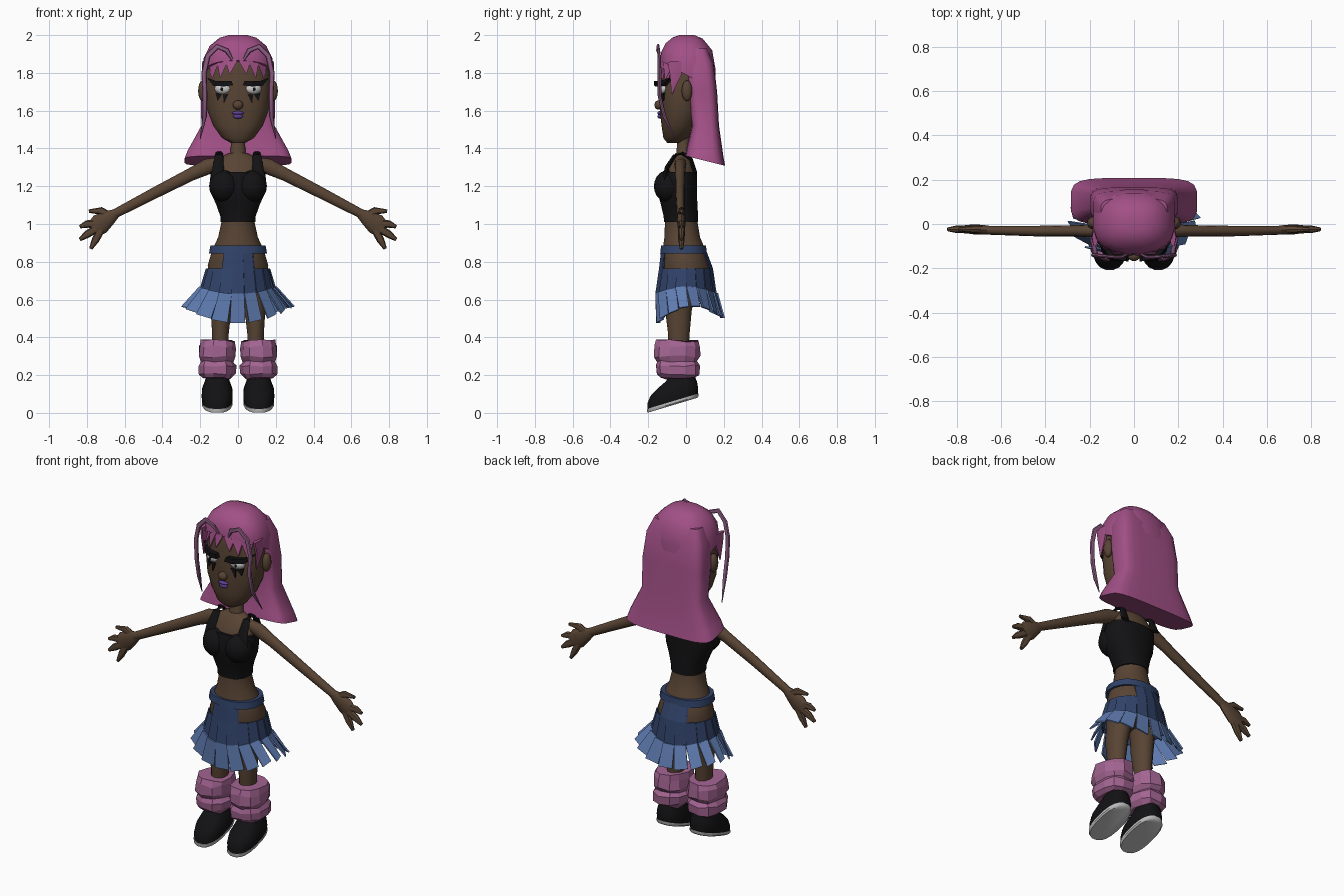
import bpy, bmesh, random
from math import sin, cos, pi, radians, copysign
from mathutils import Vector

random.seed(4)
COL = dict(skin=(.098, .058, .034), hair=(.36, .08, .24), lock=(.27, .11, .23), black=(.006, .006, .007),
           denim=(.03, .055, .14), trim=(.12, .21, .46), wool=(.37, .13, .29), lips=(.11, .05, .3),
           white=(.75, .75, .75), sole=(.5, .5, .5))
MATS = {}
for k, c in COL.items():
    MATS[k] = bpy.data.materials.new(k)
    MATS[k].diffuse_color = (*c, 1)


def make(name, verts, faces, mat, mirror=False, smooth=40, solid=0):
    bm = bmesh.new()
    vs = [bm.verts.new(v) for v in verts]
    for f in faces:
        bm.faces.new([vs[i] for i in f])
    bmesh.ops.recalc_face_normals(bm, faces=bm.faces)
    me = bpy.data.meshes.new(name)
    bm.to_mesh(me)
    bm.free()
    if smooth:
        me.shade_smooth()
        me.set_sharp_from_angle(angle=radians(smooth))
    me.materials.append(MATS[mat])
    ob = bpy.data.objects.new(name, me)
    bpy.context.collection.objects.link(ob)
    if solid:
        ob.modifiers.new("solid", 'SOLIDIFY').thickness = solid
    if mirror:
        ob.modifiers.new("mirror", 'MIRROR').use_mirror_merge = False
    return ob


def skin_rings(name, rings, mat, **kw):
    n, m = len(rings[0]), len(rings)
    faces = [(j*n+i, j*n+(i+1) % n, (j+1)*n+(i+1) % n, (j+1)*n+i) for j in range(m-1) for i in range(n)]
    faces += [tuple(range(n)), tuple(range((m-1)*n, m*n))]
    return make(name, [v for r in rings for v in r], faces, mat, **kw)


def loft(name, spec, mat, n=20, p=2.0, jitter=0, **kw):
    """spec rows: z, rx, ry, cy, cx, tilt (z slope along y)"""
    rings = []
    for row in spec:
        z, rx, ry, cy, cx, tilt = (list(row) + [0, 0, 0])[:6]
        ring = []
        for i in range(n):
            a = 2*pi*(i+.5)/n
            k = 1 + random.uniform(-jitter, jitter)
            x = cx + rx*k*copysign(abs(cos(a))**(2/p), cos(a))
            y = cy + ry*k*copysign(abs(sin(a))**(2/p), sin(a))
            ring.append((x, y, z + tilt*y + random.uniform(-jitter, jitter)*.12))
        rings.append(ring)
    return skin_rings(name, rings, mat, **kw)


def tube(name, pts, radii, mat, n=10, **kw):
    """radii: (in the xz plane, across it)"""
    P = [Vector(q) for q in pts]
    rings = []
    for i, c in enumerate(P):
        t = (P[min(i+1, len(P)-1)] - P[max(i-1, 0)]).normalized()
        v = t.cross(Vector((0, 1, 0))).normalized()
        w = v.cross(t)
        a, b = radii[i]
        rings.append([c + v*a*cos(2*pi*k/n) + w*b*sin(2*pi*k/n) for k in range(n)])
    return skin_rings(name, rings, mat, mirror=True, **kw)


def ball(name, loc, size, mat, mirror=False):
    bm = bmesh.new()
    bmesh.ops.create_uvsphere(bm, u_segments=16, v_segments=10, radius=1)
    vs = [Vector(loc) + Vector([v.co[i]*size[i] for i in range(3)]) for v in bm.verts]
    fs = [[v.index for v in f.verts] for f in bm.faces]
    bm.free()
    return make(name, vs, fs, mat, mirror=mirror, smooth=60)


# Head
HEAD = [(1.43, .04, .035, -.065), (1.455, .085, .065, -.055), (1.52, .132, .095, -.035), (1.6, .163, .114, -.025),
        (1.7, .175, .12, -.02), (1.8, .172, .124, -.012), (1.88, .15, .12, -.005), (1.94, .1, .09, 0)]
loft("head", HEAD, "skin", n=28, p=2.2)


def face_y(x, z):
    for a, b in zip(HEAD, HEAD[1:]):
        if a[0] <= z <= b[0]:
            f = (z-a[0])/(b[0]-a[0])
            rx, ry, cy = [a[i]+f*(b[i]-a[i]) for i in (1, 2, 3)]
            t = min(abs(x)/rx, .97)
            return cy - ry*(1-t**2.2)**(1/2.2)


def plate(name, pts, off, mat, mirror=True):
    n = len(pts)
    vs = [(x, face_y(x, z)-off, z) for x, z in pts] + [(x, face_y(x, z)+.015, z) for x, z in pts]
    fs = [tuple(range(n)), tuple(range(n, 2*n))] + [(i, (i+1) % n, n+(i+1) % n, n+i) for i in range(n)]
    make(name, vs, fs, mat, mirror=mirror, smooth=0)


# Face features
ball("eye", (.077, -.113, 1.717), (.047, .034, .033), "white", True)
ball("pupil", (.085, -.146, 1.714), (.007, .004, .009), "black", True)
plate("eyelid", [(.025, 1.735), (.075, 1.728), (.075, 1.758), (.035, 1.758)], .032, "black")
plate("eyelid_outer", [(.075, 1.728), (.13, 1.732), (.165, 1.775), (.12, 1.758), (.075, 1.758)], .028, "black")
plate("lower_lash", [(.05, 1.69), (.08, 1.685), (.075, 1.635)], .006, "black")
plate("lower_lash_outer", [(.085, 1.685), (.12, 1.695), (.108, 1.65)], .006, "black")
ball("nose", (0, -.145, 1.63), (.028, .022, .025), "skin")
ball("upper_lip", (0, -.138, 1.588), (.032, .014, .01), "lips")
ball("lower_lip", (0, -.136, 1.57), (.026, .015, .013), "lips")
ball("ear", (.187, .005, 1.705), (.024, .028, .055), "skin", True)

# Hair
loft("hair_cap", [(1.79, .188, .147, .01, 0, -.55), (1.87, .184, .145, .012, 0, -.3), (1.94, .152, .125, .015, 0, -.15),
                  (1.985, .1, .08, .01, 0, -.05), (2.0, .05, .04, .005)], "hair", n=20, p=2.5)
loft("hair_back", [(1.36, .285, .106, .102, 0, -.25), (1.4, .268, .098, .1, 0, -.2), (1.52, .195, .072, .103),
                   (1.7, .198, .078, .087), (1.85, .183, .08, .068), (1.93, .15, .065, .05)], "hair", p=4.5)
plate("fringe_inner", [(.005, 1.86), (.03, 1.9), (.075, 1.89), (.045, 1.79)], .014, "hair")
plate("fringe_mid", [(.05, 1.87), (.06, 1.895), (.115, 1.88), (.095, 1.77)], .016, "hair")
plate("fringe_outer", [(.095, 1.87), (.11, 1.885), (.155, 1.86), (.14, 1.76)], .018, "hair")
tube("side_spike", [(.175, -.06, 1.86), (.18, -.055, 1.79), (.174, -.075, 1.69)],
     [(.014, .045), (.012, .035), (.002, .003)], "hair", n=6)
tube("loose_strand", [(.03, -.135, 1.87), (.06, -.15, 1.92), (.11, -.148, 1.94), (.16, -.142, 1.89), (.18, -.14, 1.8),
                      (.175, -.14, 1.68), (.177, -.115, 1.57), (.2, -.055, 1.45)],
     [(.006, .006), (.013, .008), (.015, .008), (.015, .009), (.014, .01), (.013, .01), (.012, .01), (.002, .002)],
     "lock", n=8)

# Torso, neck and hips
loft("neck", [(1.33, .06, .045, -.02), (1.38, .04, .036, -.015), (1.5, .036, .034, -.01)], "skin", n=16)
loft("torso", [(.66, .145, .11, .0), (.78, .162, .135, .0), (.86, .138, .115, -.01), (.93, .106, .095, -.02),
               (1.02, .086, .086, -.026), (1.12, .105, .088, -.03), (1.22, .135, .093, -.035),
               (1.3, .132, .08, -.03), (1.35, .1, .05, -.025), (1.375, .05, .035, -.02)], "skin", n=24)
loft("cropped_top", [(1.01, .093, .091, -.026), (1.04, .094, .092, -.027), (1.1, .115, .097, -.036),
                     (1.16, .142, .104, -.045), (1.22, .15, .105, -.045), (1.275, .146, .095, -.037)],
     "black", n=24, p=2.3)
ball("bust", (.073, -.095, 1.2), (.08, .075, .085), "black", True)
tube("shoulder_strap", [(.105, -.115, 1.23), (.105, -.1, 1.3), (.1, -.06, 1.362), (.1, -.02, 1.375),
                        (.1, .025, 1.345), (.105, .05, 1.27)],
     [(.04, .012), (.03, .012), (.022, .01), (.02, .01), (.022, .01), (.03, .01)], "black", n=8)

# Arms and hands
tube("arm", [(.09, -.03, 1.325), (.16, -.03, 1.305), (.25, -.031, 1.262), (.43, -.032, 1.17), (.66, -.028, 1.05)],
     [(.03, .03), (.042, .03), (.034, .026), (.03, .024), (.024, .02)], "skin", n=12)
tube("palm", [(.64, -.028, 1.06), (.68, -.026, 1.035), (.73, -.024, 1.0), (.765, -.022, .97)],
     [(.022, .018), (.04, .022), (.056, .022), (.045, .016)], "skin", n=12)
for nm, a, b, c in [("index_finger", (.75, 1.0), (.8, 1.0), (.838, .985)),
                    ("middle_finger", (.75, .975), (.8, .945), (.838, .917)),
                    ("little_finger", (.725, .97), (.755, .915), (.78, .868)),
                    ("thumb", (.675, 1.04), (.725, 1.07), (.79, 1.068))]:
    tube(nm, [(q[0], -.024, q[1]) for q in (a, b, c)], [(.021, .018), (.02, .017), (.009, .009)], "skin", n=8)

# Skirt: pleated panels between elliptical levels
LEVELS = [(.865, 0, .148, .12, -.013, 0), (.765, 0, .17, .145, 0, .02),
          (.63, .035, .2, .165, .0, .05), (.475, .085, .295, .18, .02, .09)]  # z, side lift, rx, ry, cy, pleat depth
N = 18


def on_level(j, a, deep):
    z, lift, rx, ry, cy, d = LEVELS[j]
    k = 1 - d*deep
    back = .025*max(0, sin(a)) if j == 3 else 0
    return (k*rx*cos(a), cy + k*ry*sin(a), z + lift*cos(a)**2 + back)


def pleats(name, levels, mat, split, cut=False):
    vs, fs = [], []
    for i in range(N):
        a0, a1 = 2*pi*(i-.5)/N - pi/2, 2*pi*(i+.5)/N - pi/2
        for j in levels:
            gap = .03 if split and j == 3 else 0
            vs += [on_level(j, a0+gap, 0), on_level(j, a1-gap, 1)]
    w, m = 2*len(levels), N*2*len(levels)
    for i in range(N):
        mid = 2*pi*i/N - pi/2
        for r in range(len(levels)-1):
            if cut and r == 0 and abs(cos(mid)) > .62:
                continue
            b = i*w + 2*r
            fs.append((b, b+1, b+3, b+2))
            if not split:
                nb = (b+w) % m
                fs.append((b+1, nb, nb+2, b+3))
    make(name, vs, fs, mat, smooth=0, solid=.008)


pleats("skirt", (0, 1, 2), "denim", False, True)
pleats("skirt_hem_panels", (2, 3), "trim", True)
loft("waistband", [(.845, .155, .125, -.013), (.885, .148, .12, -.013)], "denim", n=20, p=2.3)

# Legs, leg warmers and shoes
loft("leg", [(.3, .045, .052, -.04, .093), (.42, .045, .057, -.038, .093), (.54, .056, .07, -.04, .09),
             (.72, .068, .085, -.02, .078)], "skin", n=14, mirror=True)
loft("leg_warmer", [(.182, .075, .095, -.045, .113), (.205, .098, .115, -.045, .112), (.25, .1, .12, -.045, .112),
                    (.272, .085, .105, -.045, .11), (.3, .1, .12, -.045, .112), (.352, .096, .118, -.045, .11),
                    (.382, .088, .11, -.045, .108)], "wool", n=11, p=2.5, jitter=.06, smooth=0, mirror=True)
S = (.11, .3)
loft("shoe_sole", [(.062, .074, .133, -.072, *S), (.07, .081, .138, -.07, *S), (.083, .081, .138, -.07, *S)],
     "sole", p=2.5, mirror=True)
loft("shoe", [(.08, .079, .135, -.07, *S), (.11, .083, .136, -.07, *S), (.145, .08, .125, -.065, *S),
              (.175, .067, .1, -.05, *S), (.2, .058, .075, -.03, *S), (.23, .05, .06, -.025, *S)],
     "black", p=2.4, mirror=True)
